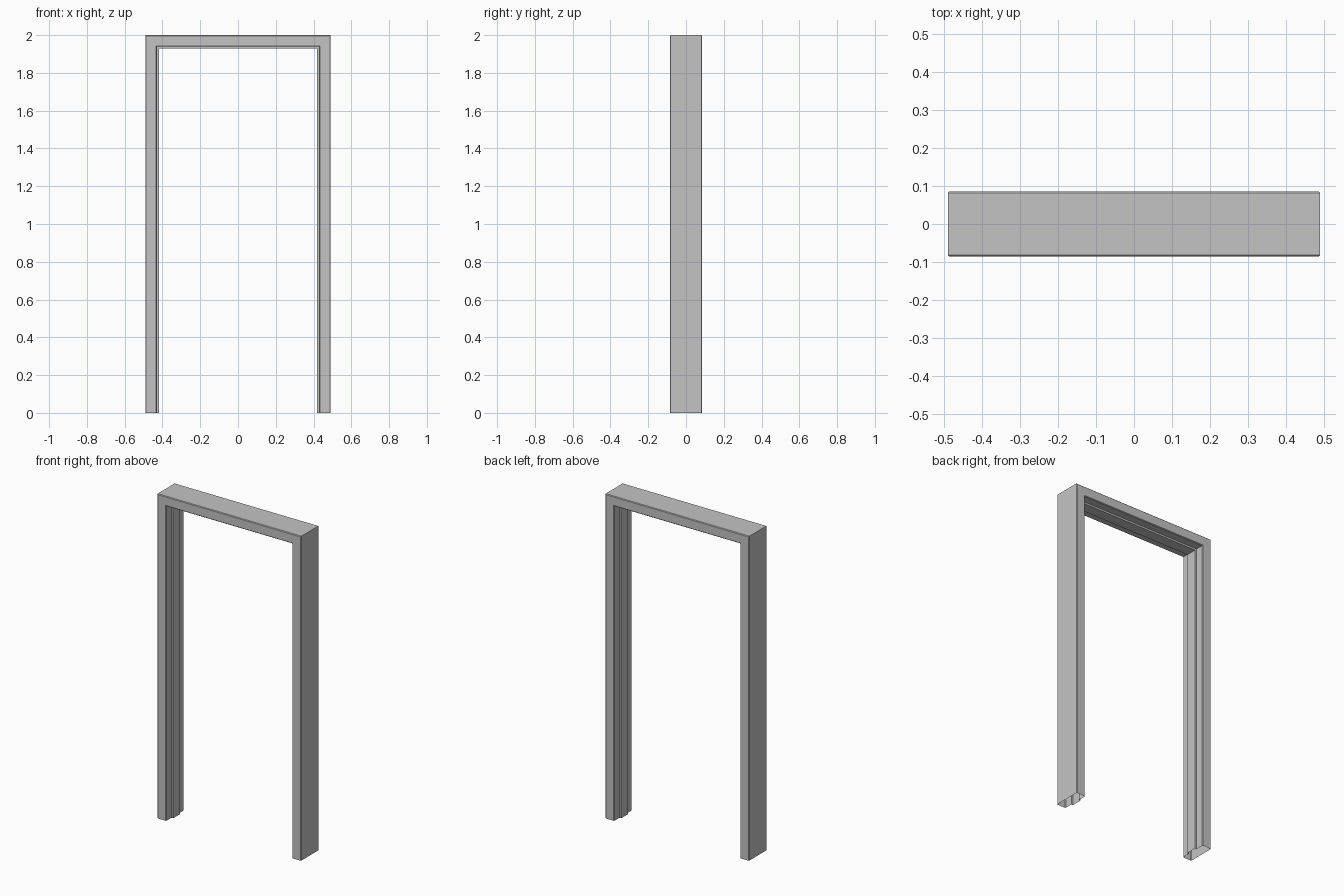
import bpy
import bmesh

cube = bpy.data.objects.get("Cube")
if cube:
    bpy.data.objects.remove(cube, do_unlink=True)

# Overall size
HALF_WIDTH, HEIGHT, HALF_DEPTH = 0.49, 2.0, 0.086
FACE = 0.061         # width of the front and back faces
STOP = 0.072         # inset of the central door stop
STOP_HALF = 0.034    # half depth of the door stop
BEVEL = 0.004        # folded edge

# Painted metal
metal = bpy.data.materials.new("light_grey_metal")
metal.use_nodes = True
grey = (0.55, 0.55, 0.55, 1.0)
metal.diffuse_color = grey
metal.node_tree.nodes["Principled BSDF"].inputs["Base Color"].default_value = grey

# Half of the hollow section as (inset from the outside, depth), then mirrored
half = [
    (0, HALF_DEPTH - BEVEL),
    (BEVEL, HALF_DEPTH),
    (FACE - BEVEL, HALF_DEPTH),
    (FACE, HALF_DEPTH - BEVEL),
    (FACE, STOP_HALF),
    (STOP, STOP_HALF),
]
section = [(d, -y) for d, y in half] + list(reversed(half))


def station(bm, side, top):
    """One ring of the section at a foot or a mitred top corner."""
    return [bm.verts.new((side * (HALF_WIDTH - d), y, HEIGHT - d if top else 0))
            for d, y in section]


# Sweep the section up one jamb, across the head and down the other jamb
bm = bmesh.new()
rings = [station(bm, s, t) for s, t in ((-1, False), (-1, True), (1, True), (1, False))]
count = len(section)
for a, b in zip(rings, rings[1:]):
    for i in range(count):
        j = (i + 1) % count
        bm.faces.new((a[i], a[j], b[j], b[i]))
bmesh.ops.recalc_face_normals(bm, faces=bm.faces)

mesh = bpy.data.meshes.new("door_frame")
bm.to_mesh(mesh)
bm.free()
mesh.materials.append(metal)
frame = bpy.data.objects.new("door_frame", mesh)
bpy.context.collection.objects.link(frame)
